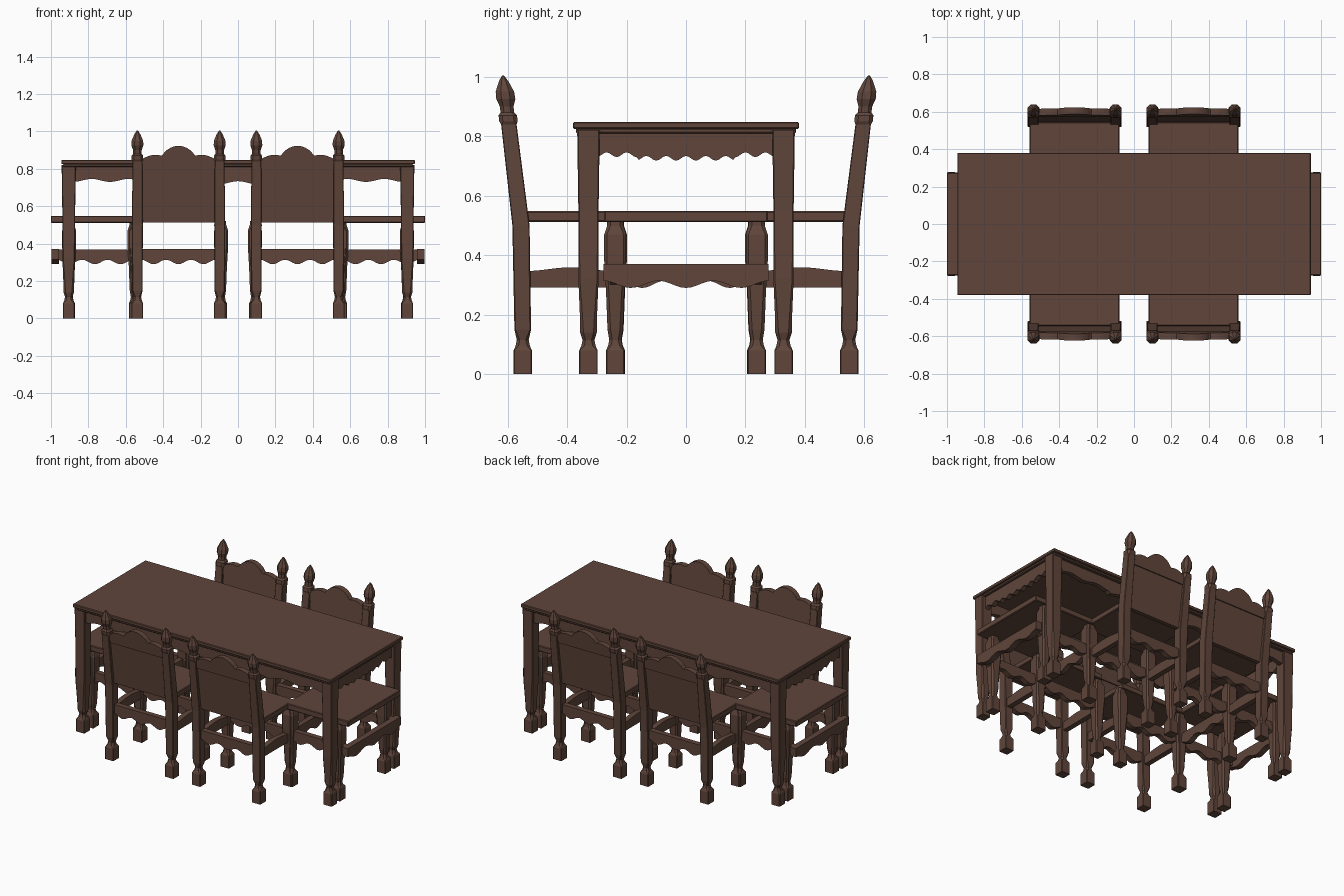
import bpy, bmesh, math

cube = bpy.data.objects.get("Cube")
if cube:
    bpy.data.objects.remove(cube, do_unlink=True)

WOOD = (0.115, 0.06, 0.043, 1)
wood = bpy.data.materials.new("dark brown wood")
wood.use_nodes = True
wood.diffuse_color = WOOD
wood.node_tree.nodes["Principled BSDF"].inputs["Base Color"].default_value = WOOD


def finish(name, bm):
    bmesh.ops.recalc_face_normals(bm, faces=bm.faces)
    mesh = bpy.data.meshes.new(name)
    bm.to_mesh(mesh)
    bm.free()
    mesh.materials.append(wood)
    obj = bpy.data.objects.new(name, mesh)
    bpy.context.collection.objects.link(obj)
    return obj


def box(name, x0, x1, y0, y1, z0, z1, bevel=0.004):
    bm = bmesh.new()
    bmesh.ops.create_cube(bm, size=1)
    for v in bm.verts:
        v.co.x = (x0 + x1) / 2 + v.co.x * (x1 - x0)
        v.co.y = (y0 + y1) / 2 + v.co.y * (y1 - y0)
        v.co.z = (z0 + z1) / 2 + v.co.z * (z1 - z0)
    obj = finish(name, bm)
    mod = obj.modifiers.new("soft edges", "BEVEL")
    mod.width, mod.segments = bevel, 1
    return obj


def no_lean(z):
    return 0.0


def back_lean(z):
    return -0.12 * max(0, z - 0.45)


def post(name, x, y, sections, lean=no_lean, side=1):
    """Loft of chamfered squares; each section is height, half width, chamfer share."""
    bm = bmesh.new()
    rings = []
    for z, w, c in sections:
        k = w * (1 - c)
        outline = [(w, -k), (w, k), (k, w), (-k, w), (-w, k), (-w, -k), (-k, -w), (k, -w)]
        rings.append([bm.verts.new((x + a, side * (y + b + lean(z)), z)) for a, b in outline])
    for low, high in zip(rings, rings[1:]):
        for i in range(8):
            j = (i + 1) % 8
            bm.faces.new((low[i], low[j], high[j], high[i]))
    bm.faces.new(rings[0])
    bm.faces.new(rings[-1])
    return finish(name, bm)


def board(name, start, end, across, thick, bottom, top, axis="x", lean=no_lean, side=1, steps=32):
    """Upright board whose lower and upper edges follow functions of t from -1 to 1."""
    bm = bmesh.new()
    rings = []
    for i in range(steps + 1):
        t = 2 * i / steps - 1
        along = start + (end - start) * i / steps
        ring = []
        for z, d in ((bottom(t), -1), (bottom(t), 1), (top(t), 1), (top(t), -1)):
            c = across + d * thick / 2 + lean(z)
            ring.append(bm.verts.new((along, side * c, z) if axis == "x" else (c, along, z)))
        rings.append(ring)
    for a, b in zip(rings, rings[1:]):
        for i in range(4):
            j = (i + 1) % 4
            bm.faces.new((a[i], a[j], b[j], b[i]))
    bm.faces.new(rings[0])
    bm.faces.new(rings[-1])
    return finish(name, bm)


def level(z):
    return lambda t: z


# Edge shapes
def rail_edge(t):
    return 0.302 - 0.012 * math.cos(3 * math.pi * t)


def apron_edge(t):
    return 0.738 + 0.008 * math.cos(9 * math.pi * t) - 0.012 * (abs(t) < 0.55)


def crest_edge(t):
    a = abs(t)
    if a < 0.42:
        return 0.875 + 0.048 * math.cos(a / 0.42 * math.pi / 2) ** 0.7
    return 0.85 + 0.025 * math.sin((1 - a) / 0.58 * math.pi * 0.75)


# Leg outlines
FOOT = [(0, 0.031, 0.1), (0.08, 0.031, 0.1), (0.095, 0.024, 0.4), (0.115, 0.02, 0.5)]
TABLE_LEG = FOOT + [(0.14, 0.028, 0.4), (0.2, 0.029, 0.3), (0.32, 0.034, 0.15),
                    (0.55, 0.034, 0.1), (0.82, 0.038, 0.1)]
SHORT_LEG = FOOT + [(0.15, 0.026, 0.4), (0.28, 0.031, 0.3), (0.38, 0.037, 0.25),
                    (0.47, 0.037, 0.25), (0.5, 0.027, 0.4), (0.52, 0.027, 0.4)]
BACK_POST = FOOT + [(0.15, 0.028, 0.15), (0.5, 0.029, 0.1), (0.84, 0.026, 0.1),
                    (0.85, 0.031, 0.4), (0.87, 0.031, 0.4), (0.88, 0.023, 0.5),
                    (0.9, 0.023, 0.5), (0.925, 0.032, 0.55), (0.95, 0.031, 0.55),
                    (0.985, 0.016, 0.55), (1.005, 0.003, 0.55)]

# Table
box("table_top", -0.945, 0.945, -0.38, 0.38, 0.825, 0.848)
box("table_top_moulding", -0.935, 0.935, -0.37, 0.37, 0.81, 0.827)
for s, end in ((-1, "right"), (1, "left")):
    for side, face in ((1, "front"), (-1, "back")):
        post(f"table_leg_{face}_{end}", s * 0.905, -0.328, TABLE_LEG, side=side)
    board(f"table_apron_{end}", -0.3, 0.3, s * 0.905, 0.03, apron_edge, level(0.815), "y", steps=72)
for side, face in ((1, "front"), (-1, "back")):
    board(f"table_apron_{face}", -0.88, 0.88, -0.335, 0.03, apron_edge, level(0.815),
          side=side, steps=96)


# Chairs with leaning backs
def chair(label, cx, side):
    for s, hand in ((-1, "right"), (1, "left")):
        x = cx + s * 0.22
        post(f"{label}_back_post_{hand}", x, -0.549, BACK_POST, back_lean, side)
        post(f"{label}_front_leg_{hand}", x + s * 0.008, -0.238, SHORT_LEG, side=side)
        ys = sorted((side * -0.53, side * -0.25))
        board(f"{label}_side_rail_{hand}", ys[0], ys[1], x, 0.035, level(0.292),
              lambda t: 0.353 + 0.006 * math.cos(3 * t), "y")
    lo, hi = cx - 0.2, cx + 0.2
    ys = sorted((side * -0.575, side * -0.2))
    box(f"{label}_seat", cx - 0.24, cx + 0.24, ys[0] + (0.03 if side > 0 else 0),
        ys[1] - (0.03 if side < 0 else 0), 0.512, 0.548)
    board(f"{label}_back_rail", lo, hi, -0.549, 0.035, rail_edge, level(0.37), side=side)
    board(f"{label}_front_rail", lo, hi, -0.238, 0.035, rail_edge, level(0.37), side=side)
    board(f"{label}_back_panel", lo, hi, -0.549, 0.022, level(0.512), level(0.8),
          lean=back_lean, side=side, steps=1)
    board(f"{label}_crest", lo, hi, -0.549, 0.036, level(0.795), crest_edge,
          lean=back_lean, side=side, steps=48)


for side, face in ((1, "front"), (-1, "back")):
    for s, hand in ((-1, "right"), (1, "left")):
        chair(f"{face}_{hand}_chair", s * 0.318, side)

# Backless seats tucked in at both ends
for s, end in ((-1, "right"), (1, "left")):
    xs = sorted((s * 0.545, s * 1.0))
    box(f"{end}_stool_seat", xs[0], xs[1], -0.275, 0.275, 0.511, 0.549)
    for side, face in ((1, "front"), (-1, "back")):
        post(f"{end}_stool_outer_leg_{face}", s * 0.903, -0.238, SHORT_LEG, side=side)
        post(f"{end}_stool_inner_leg_{face}", s * 0.553, -0.236, SHORT_LEG, side=side)
        xs = sorted((s * 0.56, s * 0.97))
        board(f"{end}_stool_side_rail_{face}", xs[0], xs[1], -0.238, 0.035, rail_edge,
              level(0.368), side=side)
    board(f"{end}_stool_outer_rail", -0.277, 0.277, s * 0.978, 0.04, rail_edge, level(0.37), "y")
    board(f"{end}_stool_inner_rail", -0.22, 0.22, s * 0.56, 0.035, rail_edge, level(0.37), "y")
